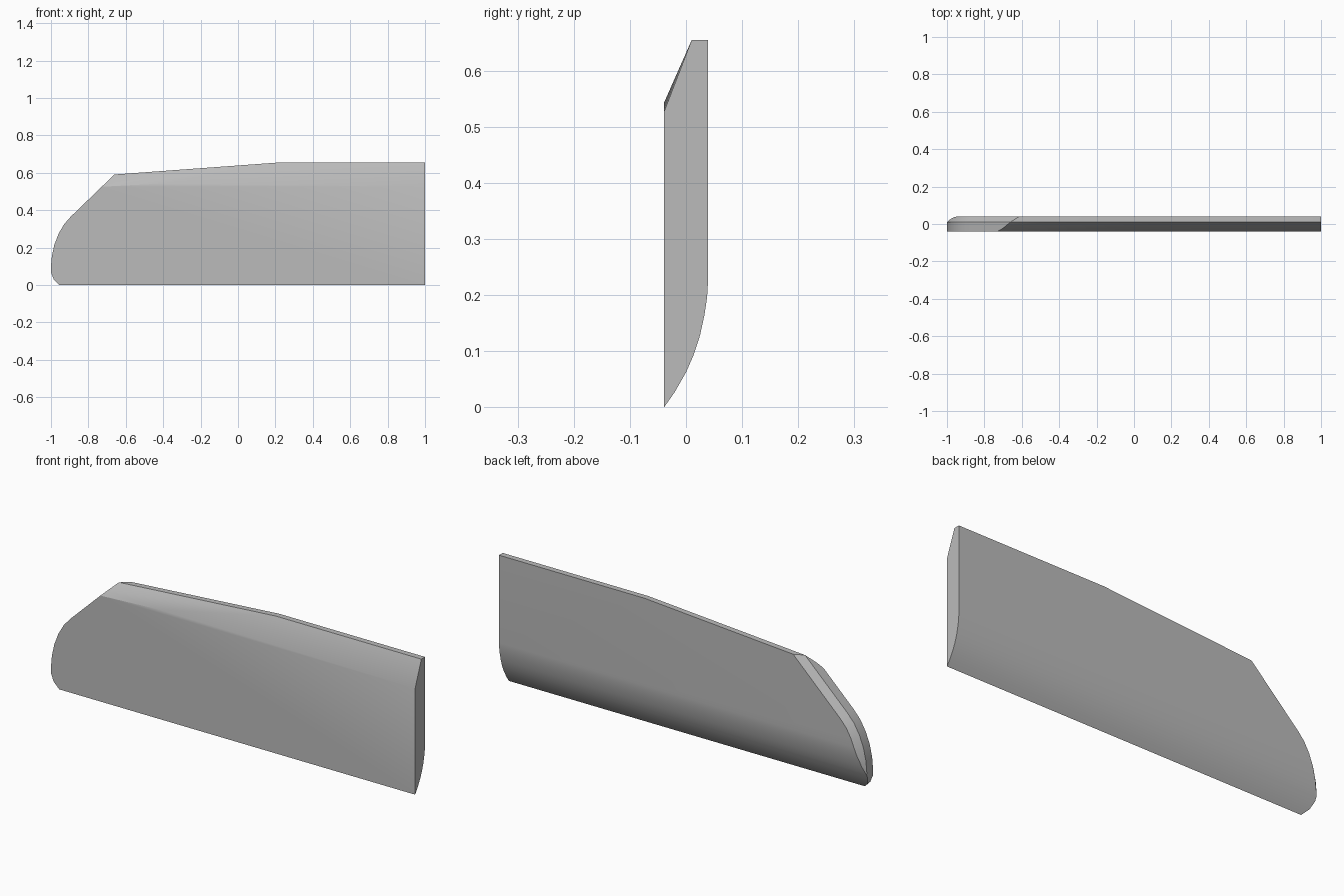
import bpy, bmesh, math
from mathutils import Vector

cube = bpy.data.objects.get("Cube")
if cube:
    bpy.data.objects.remove(cube, do_unlink=True)

FRONT, BACK, RIDGE = -0.039, 0.039, 0.01

# One flat grey
grey = bpy.data.materials.new("plain grey")
grey.use_nodes = True
colour = (0.5, 0.5, 0.5, 1)
grey.diffuse_color = colour
grey.node_tree.nodes["Principled BSDF"].inputs["Base Color"].default_value = colour

bm = bmesh.new()

# Long body: hull of the rounded underside and the bevelled top
underside = [(FRONT, 0), (-0.02, 0.027), (0, 0.062), (0.014, 0.094),
             (0.025, 0.128), (0.033, 0.165), (0.0375, 0.195), (BACK, 0.22)]
for x, top in [(-1.1, 0.559), (0.2, 0.654), (1, 0.654)]:
    for y in (RIDGE, BACK):
        bm.verts.new((x, y, top))
for x, edge in [(-1.1, 0.506), (-0.4, 0.543), (1, 0.527)]:
    bm.verts.new((x, FRONT, edge))
for x in (-1.1, 1):
    for y, z in underside:
        bm.verts.new((x, y, z))
hull = bmesh.ops.convex_hull(bm, input=bm.verts[:])
loose = [v for v in bm.verts if not v.link_faces]
bmesh.ops.delete(bm, geom=loose, context='VERTS')
bmesh.ops.dissolve_limit(bm, angle_limit=math.radians(0.3),
                         verts=bm.verts[:], edges=bm.edges[:])


def trim(point, normal):
    """Slice away everything beyond the plane and close the cut."""
    cut = bmesh.ops.bisect_plane(bm, geom=bm.verts[:] + bm.edges[:] + bm.faces[:],
                                 dist=1e-5, plane_co=point, plane_no=normal,
                                 clear_outer=True)
    rim = [e for e in cut["geom_cut"]
           if isinstance(e, bmesh.types.BMEdge) and e.is_boundary]
    if rim:
        bmesh.ops.holes_fill(bm, edges=rim, sides=0)


# Rounded tip with a bevel towards the back
tip = [(-0.66, 0.592), (-0.895, 0.365), (-0.93, 0.325), (-0.96, 0.273),
       (-0.982, 0.215), (-0.995, 0.155), (-1, 0.1), (-0.999, 0.065),
       (-0.985, 0.03), (-0.955, 0)]
for (x0, z0), (x1, z1) in zip(tip, tip[1:]):
    outward = Vector((z1 - z0, 0, x0 - x1)).normalized()
    trim((x0, 0, z0), outward)
    trim((x0, RIDGE, z0), outward + Vector((0, 1, 0)))

bmesh.ops.remove_doubles(bm, verts=bm.verts[:], dist=1e-4)
bmesh.ops.recalc_face_normals(bm, faces=bm.faces[:])

mesh = bpy.data.meshes.new("panel")
bm.to_mesh(mesh)
bm.free()
mesh.materials.append(grey)
panel = bpy.data.objects.new("panel", mesh)
bpy.context.collection.objects.link(panel)
bpy.context.view_layer.objects.active = panel
panel.select_set(True)
bpy.ops.object.shade_smooth_by_angle(angle=math.radians(30))
